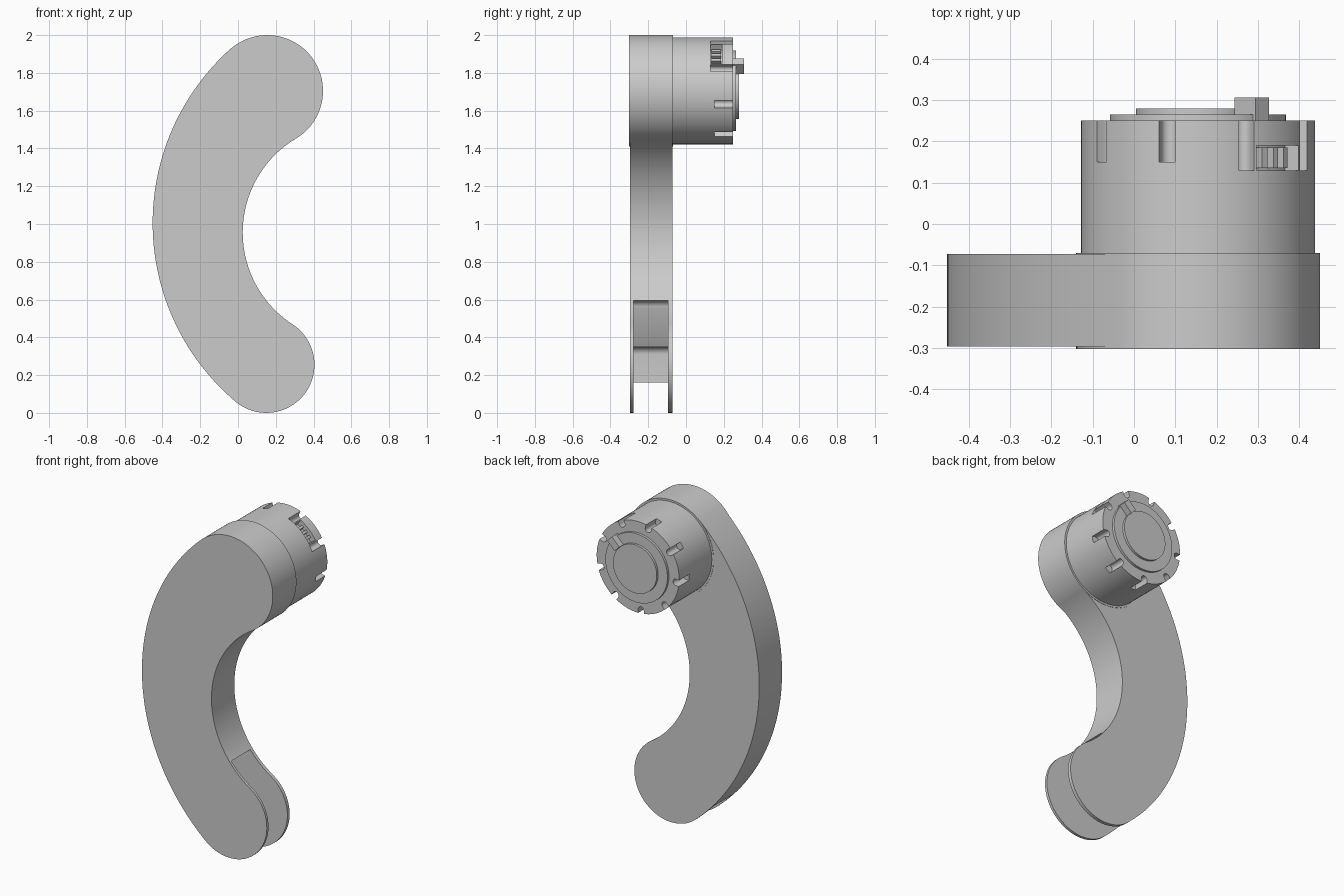
import bpy, bmesh, math
from mathutils import Vector

if "Cube" in bpy.data.objects:
    bpy.data.objects.remove(bpy.data.objects["Cube"])

grey = bpy.data.materials.new("plain_grey")
grey.use_nodes = True
grey.diffuse_color = (0.6, 0.6, 0.6, 1)
grey.node_tree.nodes["Principled BSDF"].inputs["Base Color"].default_value = (0.6, 0.6, 0.6, 1)


def arc(cx, cz, r, a0, a1, n=32):
    """Points (x, z) on an arc, angles in degrees."""
    angles = [math.radians(a0 + (a1 - a0) * i / n) for i in range(n + 1)]
    return [(cx + r * math.cos(a), cz + r * math.sin(a)) for a in angles]


def prism(name, points, y0, y1):
    """Extrude an x-z outline from y0 to y1."""
    bm = bmesh.new()
    face = bm.faces.new([bm.verts.new((x, y0, z)) for x, z in points])
    out = bmesh.ops.extrude_face_region(bm, geom=[face])
    moved = [v for v in out["geom"] if isinstance(v, bmesh.types.BMVert)]
    bmesh.ops.translate(bm, verts=moved, vec=(0, y1 - y0, 0))
    bmesh.ops.remove_doubles(bm, verts=bm.verts, dist=0.002)
    bmesh.ops.recalc_face_normals(bm, faces=bm.faces)
    mesh = bpy.data.meshes.new(name)
    bm.to_mesh(mesh)
    bm.free()
    mesh.materials.append(grey)
    obj = bpy.data.objects.new(name, mesh)
    bpy.context.collection.objects.link(obj)
    return obj


def disc(name, r, y0, y1):
    return prism(name, arc(CX, CZ, r, 0, 360, 96)[:-1], y0, y1)


def cut(obj, cutter):
    """Subtract the cutter, keep the result and drop the cutter."""
    mod = obj.modifiers.new("cut", "BOOLEAN")
    mod.operation, mod.solver, mod.object = "DIFFERENCE", "EXACT", cutter
    graph = bpy.context.evaluated_depsgraph_get()
    mesh = bpy.data.meshes.new_from_object(obj.evaluated_get(graph))
    obj.modifiers.clear()
    obj.data = mesh
    bpy.data.objects.remove(cutter)


def polar(angle, r, t=0.0):
    """Point at radius r, shifted sideways by t, around the drum axis."""
    a = math.radians(angle)
    return (CX + r * math.cos(a) - t * math.sin(a), CZ + r * math.sin(a) + t * math.cos(a))


def radial_block(name, angle, r0, r1, half, y0, y1):
    corners = [(r0, -half), (r1, -half), (r1, half), (r0, half)]
    return prism(name, [polar(angle, r, t) for r, t in corners], y0, y1)


# Curved arm: four tangent arcs
CX, CZ = 0.155, 1.705
top, low = Vector((CX, CZ)), Vector((0.15, 0.255))
outer, inner = Vector((0.786, 1.005)), Vector((0.605, 0.955))


def heading(a, b):
    return math.degrees(math.atan2(b.y - a.y, b.x - a.x))


top_out, top_in = heading(outer, top), heading(top, inner)
low_in, low_out = heading(low, inner), heading(outer, low)
outline = (arc(*top, 0.295, top_out, top_in)
           + arc(*inner, 0.58, top_in + 180, low_in + 180, 48)
           + arc(*low, 0.255, low_in, low_out)
           + arc(*outer, 1.238, low_out + 360, top_out, 64))
arm = prism("curved_arm", outline, -0.296, -0.072)

# Stepped slot that forks the lower end, with rounded inside corners
slot = [(0.7, -0.2), (-0.12, -0.2), (-0.12, 0.16)]
slot += arc(-0.08, 0.31, 0.04, 180, 90, 8)
slot += arc(0.07, 0.555, 0.04, 180, 90, 8) + [(0.7, 0.595)]
cut(arm, prism("slot_cutter", slot, -0.279, -0.094))

# Front cap and motor drum
disc("front_cap", 0.295, -0.302, -0.07)
drum = disc("drum", 0.283, -0.08, 0.25)

# Nine round-bottomed notches round the rear rim
for i in range(9):
    angle = 25.5 + 40 * i
    bottom = [polar(angle, 0.262 - 0.02 * math.cos(b), 0.02 * math.sin(b))
              for b in [math.radians(d) for d in range(-90, 91, 15)]]
    shape = [polar(angle, 0.32, -0.02)] + bottom + [polar(angle, 0.32, 0.02)]
    cut(drum, prism("notch_cutter", shape, 0.13 if i < 2 else 0.15, 0.3))

# Connector window between the first two notches, with pins
window = arc(CX, CZ, 0.245, 31, 60, 12) + arc(CX, CZ, 0.32, 60, 31, 12)
cut(drum, prism("window_cutter", window, 0.13, 0.19))
for angle in (38, 45.5, 53):
    radial_block("connector_pin", angle, 0.235, 0.268, 0.008, 0.135, 0.185)

# Stepped rear cover and locating tab
disc("rear_cover", 0.213, 0.24, 0.265)
disc("rear_cover_centre", 0.15, 0.25, 0.28)
radial_block("locating_tab", 45, 0.148, 0.22, 0.023, 0.245, 0.306)

# Smooth curved sides, sharp rims
for obj in bpy.context.scene.objects:
    obj.select_set(obj.type == "MESH")
bpy.context.view_layer.objects.active = arm
bpy.ops.object.shade_smooth_by_angle(angle=math.radians(30))
